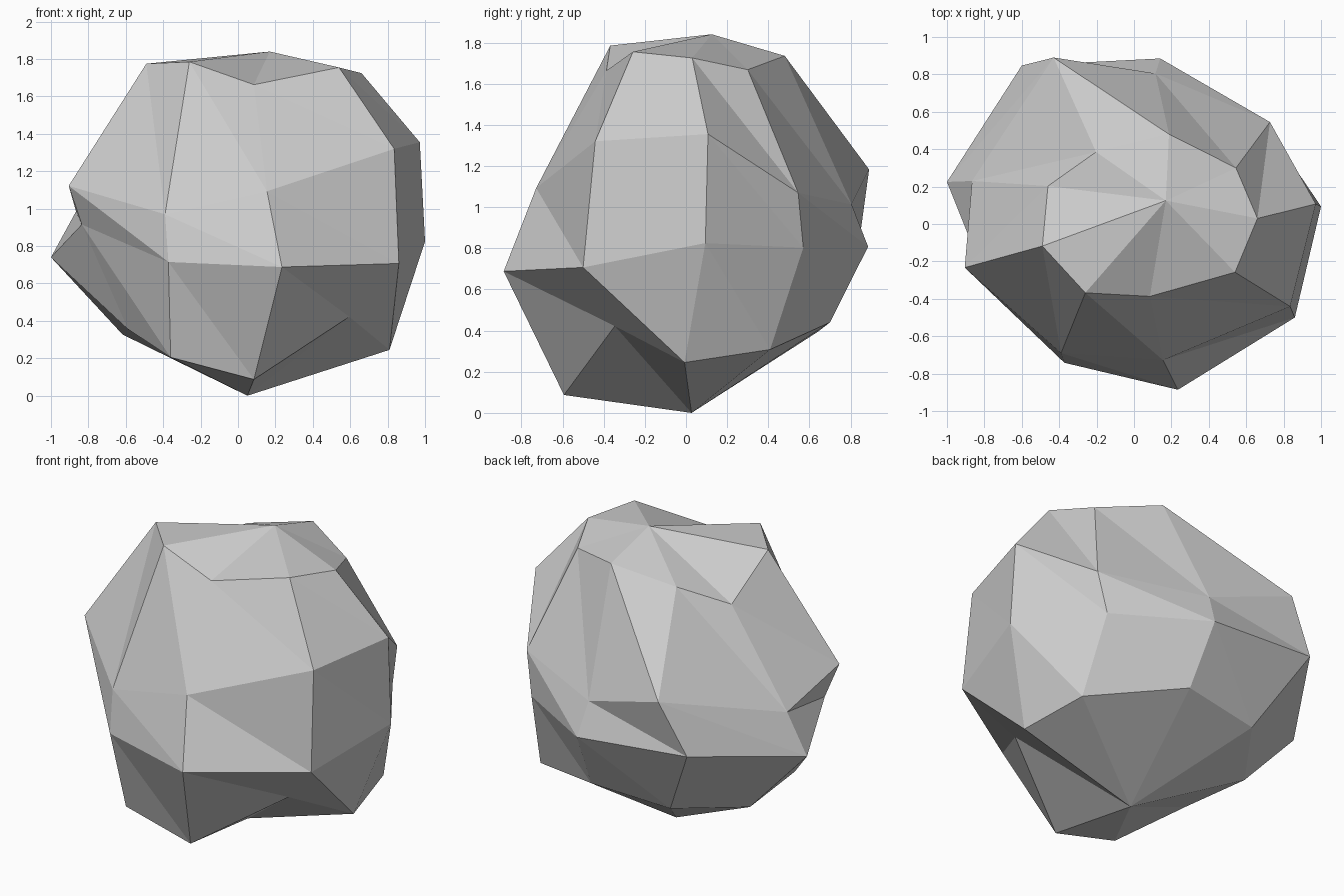
import bpy, bmesh

# Rock: a nine-sided, four-ring ball with every ring pushed out of true
top, bottom = (0.17, 0.125, 1.84), (0.05, 0.027, 0.0)
upper_cap = [(.66, .03, 1.725), (.545, .30, 1.668), (.187, .48, 1.735),
             (-.203, .385, 1.655), (-.46, .203, 1.545), (-.49, -.118, 1.775),
             (-.26, -.368, 1.785), (.085, -.387, 1.663), (.54, -.258, 1.755)]
upper_belt = [(.972, .107, 1.355), (.727, .545, 1.07), (.115, .805, 1.013),
              (-.43, .89, 1.183), (-.866, .23, .985), (-.905, -.233, 1.122),
              (-.39, -.69, .97), (.155, -.728, 1.093), (.835, -.441, 1.32)]
lower_belt = [(1.0, .094, .825), (.677, .57, .803), (.14, .885, .808),
              (-.60, .847, .868), (-1.0, .225, .74), (-.835, -.188, .915),
              (-.372, -.742, .715), (.235, -.886, .688), (.86, -.5, .707)]
lower_cap = [(.81, -.007, .245), (.727, .409, .308), (.17, .70, .44),
             (-.34, .642, .395), (-.617, .245, .327), (-.587, -.245, .355),
             (-.36, -.60, .205), (.085, -.593, .087), (.595, -.346, .422)]

bm = bmesh.new()
rings = [[bm.verts.new(p) for p in ring]
         for ring in (upper_cap, upper_belt, lower_belt, lower_cap)]
apex, base = bm.verts.new(top), bm.verts.new(bottom)
n = len(upper_cap)

# Fans at both ends, and diagonally split bands between the rings
for i in range(n):
    j = (i + 1) % n
    bm.faces.new((apex, rings[0][i], rings[0][j]))
    bm.faces.new((base, rings[-1][j], rings[-1][i]))
    for a, b in zip(rings, rings[1:]):
        bm.faces.new((a[i], b[i], b[j]))
        bm.faces.new((a[i], b[j], a[j]))
bmesh.ops.recalc_face_normals(bm, faces=bm.faces)

mesh = bpy.data.meshes.new("rock")
bm.to_mesh(mesh)
bm.free()
bpy.context.collection.objects.link(bpy.data.objects.new("rock", mesh))
